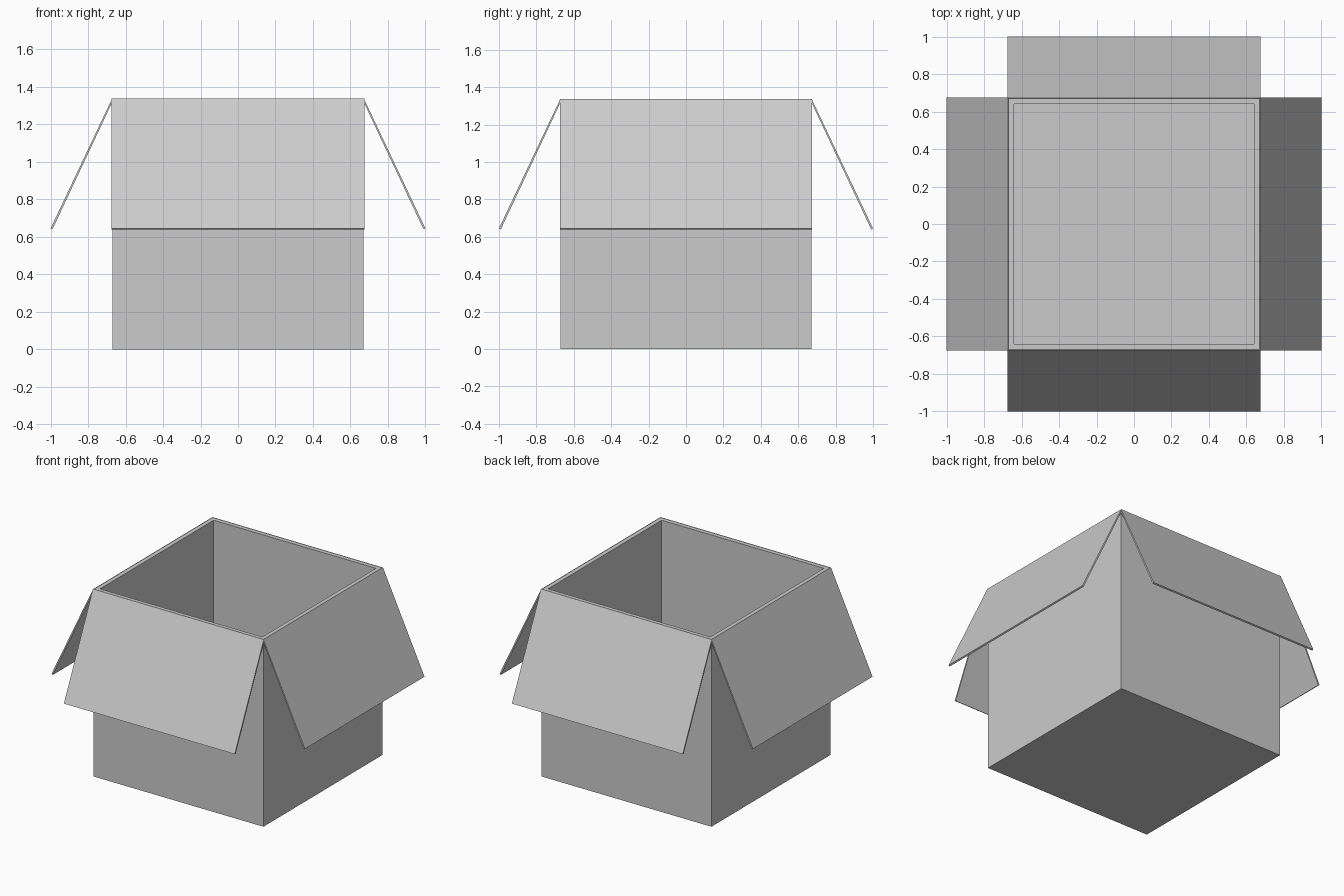
import bpy, bmesh
from math import pi
from mathutils import Matrix

if "Cube" in bpy.data.objects:
    bpy.data.objects.remove(bpy.data.objects["Cube"])

HALF, HEIGHT, WALL = 0.67, 1.335, 0.042


def make_object(name, bm):
    bmesh.ops.recalc_face_normals(bm, faces=bm.faces)
    mesh = bpy.data.meshes.new(name)
    bm.to_mesh(mesh)
    bm.free()
    obj = bpy.data.objects.new(name, mesh)
    bpy.context.collection.objects.link(obj)
    return obj


# Open carton: inset the top face and sink it to leave walls and a floor
bm = bmesh.new()
bmesh.ops.create_cube(bm, size=1, matrix=Matrix.Translation((0, 0, HEIGHT / 2))
                      @ Matrix.Diagonal((2 * HALF, 2 * HALF, HEIGHT, 1)))
top = max(bm.faces, key=lambda f: f.calc_center_median().z)
bmesh.ops.inset_region(bm, faces=[top], thickness=WALL)
floor = bmesh.ops.extrude_discrete_faces(bm, faces=[top])["faces"][0]
bmesh.ops.translate(bm, verts=floor.verts, vec=(0, 0, WALL - HEIGHT))
make_object("carton_body", bm)


# Thin folded-out flap: sloping profile extruded along the rim, then turned
def flap(name, angle):
    profile = [(0.668, 1.325), (0.672, 1.337), (1.0, 0.645), (0.99, 0.64)]
    bm = bmesh.new()
    face = bm.faces.new([bm.verts.new((x, -0.674, z)) for x, z in profile])
    end = bmesh.ops.extrude_face_region(bm, geom=[face])["geom"]
    bmesh.ops.translate(bm, vec=(0, 1.348, 0),
                        verts=[v for v in end if isinstance(v, bmesh.types.BMVert)])
    bm.transform(Matrix.Rotation(angle, 4, 'Z'))
    make_object(name, bm)


for i, side in enumerate(("right", "back", "left", "front")):
    flap(side + "_flap", i * pi / 2)
